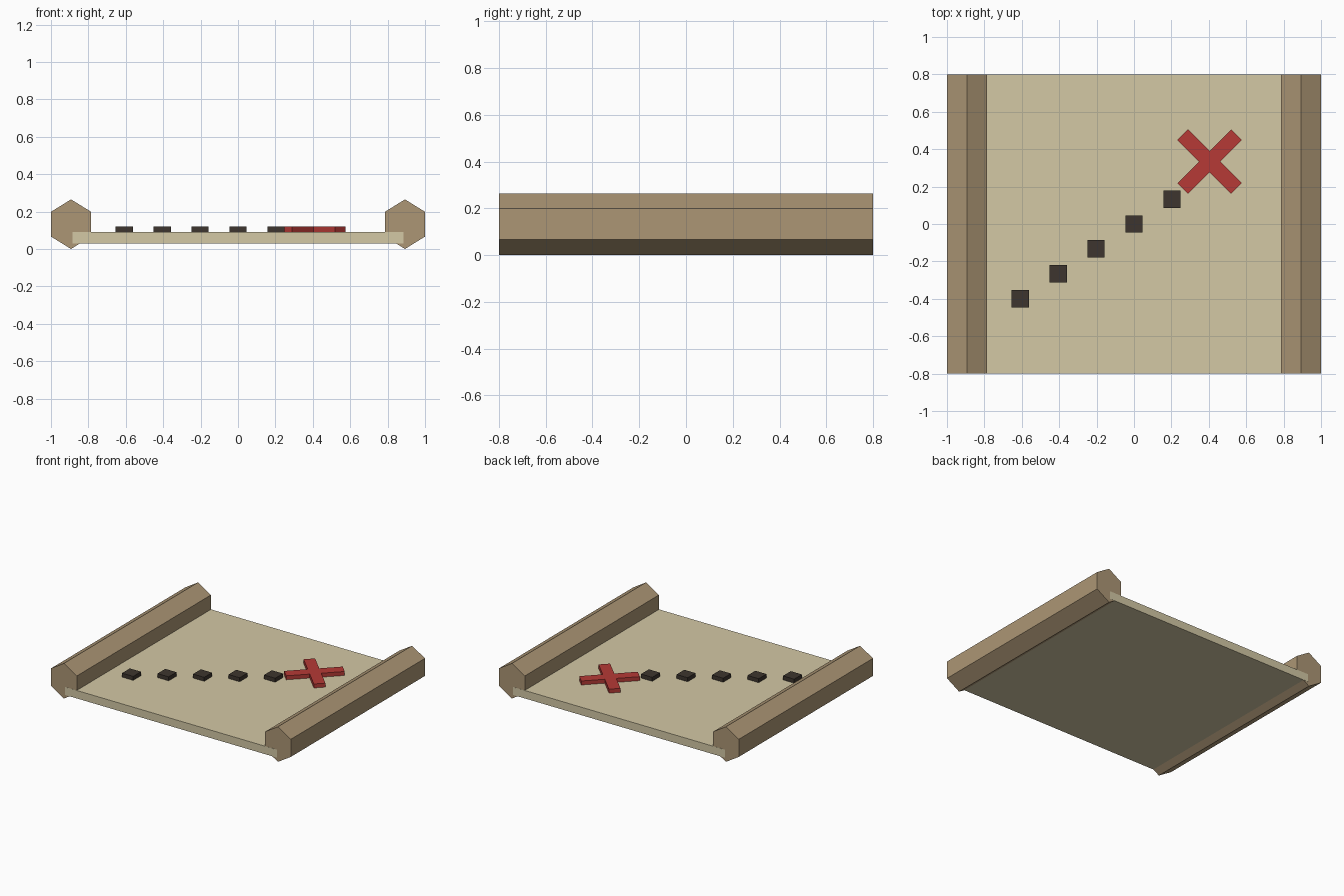
import bpy, bmesh, math
from mathutils import Matrix

if "Cube" in bpy.data.objects:
    bpy.data.objects.remove(bpy.data.objects["Cube"])


def material(name, r, g, b):
    def lin(c):
        c /= 255
        return c / 12.92 if c <= 0.04045 else ((c + 0.055) / 1.055) ** 2.4
    m = bpy.data.materials.new(name)
    m.diffuse_color = (lin(r), lin(g), lin(b), 1)
    m.use_nodes = True
    m.node_tree.nodes["Principled BSDF"].inputs["Base Color"].default_value = m.diffuse_color
    return m


PARCHMENT = material("parchment", 211, 200, 165)
ROLL = material("rolled_edge_tan", 172, 150, 117)
INK = material("dark_ink", 61, 53, 46)
RED = material("red_mark", 182, 58, 54)


def finish(name, bm, mat):
    bmesh.ops.recalc_face_normals(bm, faces=bm.faces[:])
    me = bpy.data.meshes.new(name)
    bm.to_mesh(me)
    bm.free()
    me.materials.append(mat)
    ob = bpy.data.objects.new(name, me)
    bpy.context.collection.objects.link(ob)


def box(name, loc, size, mat):
    bm = bmesh.new()
    bmesh.ops.create_cube(bm, size=1, matrix=Matrix.Translation(loc) @ Matrix.Diagonal((*size, 1)))
    finish(name, bm, mat)


def prism(name, outline, mat, matrix):
    """Extrude a flat outline by 1 along local z, then place it."""
    bm = bmesh.new()
    f = bm.faces.new([bm.verts.new((x, y, 0)) for x, y in outline])
    ext = bmesh.ops.extrude_face_region(bm, geom=[f])
    for v in ext["geom"]:
        if isinstance(v, bmesh.types.BMVert):
            v.co.z += 1
    bm.transform(matrix)
    finish(name, bm, mat)


# parchment sheet
box("map_sheet", (0, 0, 0.06), (1.768, 1.6, 0.06), PARCHMENT)

# six-sided rolled edges, slightly narrower than tall
hexagon = [(0.1073 * math.sin(i * math.pi / 3) / math.sin(math.pi / 3),
            0.1325 * math.cos(i * math.pi / 3)) for i in range(6)]
for side, name in ((-1, "left_roll"), (1, "right_roll")):
    place = (Matrix.Translation((side * 0.8927, 0.799, 0.1325))
             @ Matrix.Rotation(math.pi / 2, 4, 'X') @ Matrix.Diagonal((1, 1, 1.598, 1)))
    prism(name, hexagon, ROLL, place)

# dotted trail
for i in range(5):
    k = i - 3
    box(f"trail_dash_{i + 1}", (0.203 * k, 0.133 * k, 0.103), (0.093, 0.093, 0.034), INK)

# cross mark as one twelve-sided outline
w, h = 0.04, 0.203
arm = [(w, w), (h, w), (h, -w)]
cross = []
for q in range(4):
    a = -q * math.pi / 2
    cross += [(x * math.cos(a) - y * math.sin(a), x * math.sin(a) + y * math.cos(a)) for x, y in arm]
prism("cross_mark", cross, RED, Matrix.Translation((0.404, 0.334, 0.086))
      @ Matrix.Rotation(math.pi / 4, 4, 'Z') @ Matrix.Diagonal((1, 1, 0.034, 1)))
